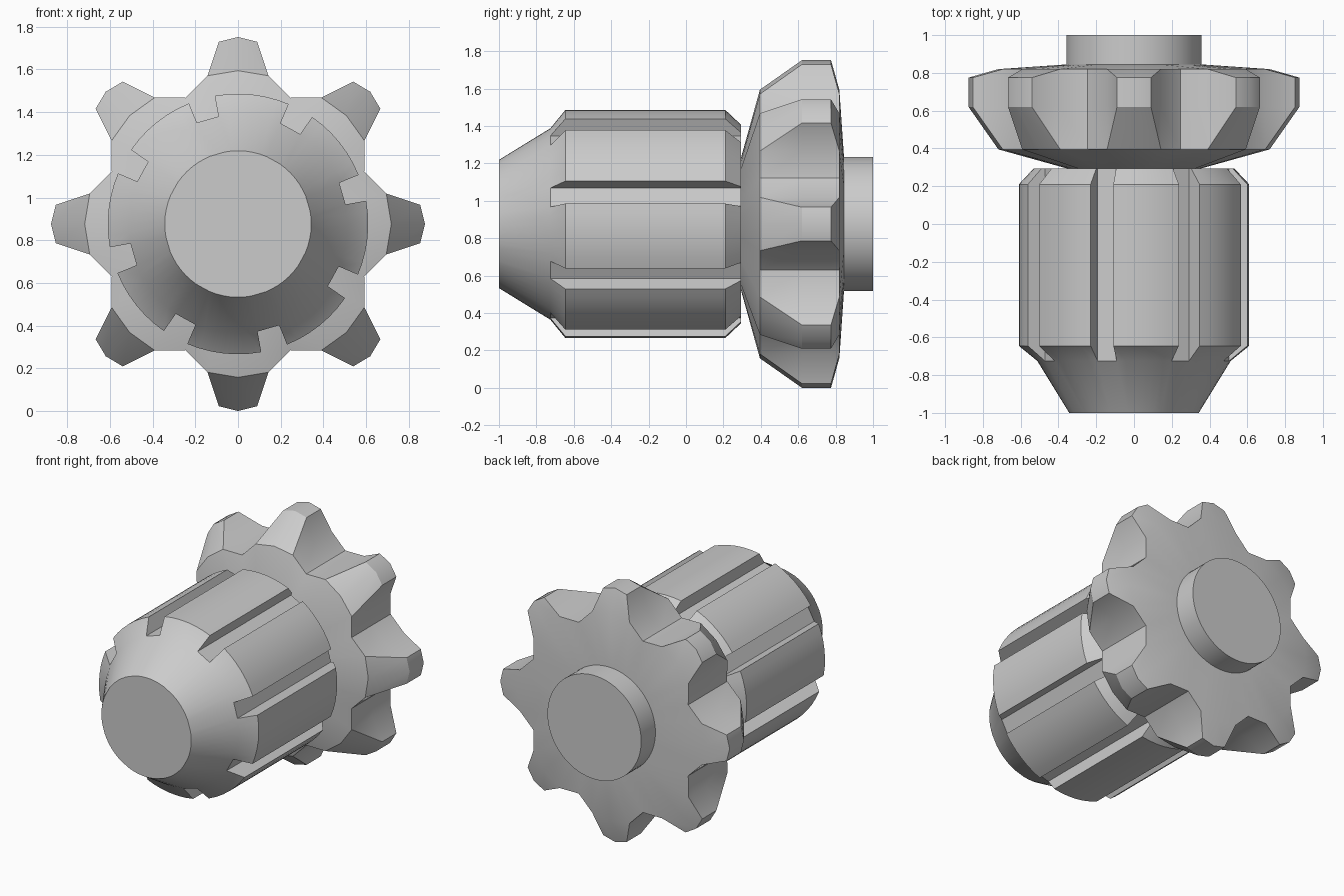
import bpy, bmesh
from math import sin, cos, radians

cube = bpy.data.objects.get("Cube")
if cube:
    bpy.data.objects.remove(cube)

AXIS_Z = 0.876
REPEATS = 8

steel = bpy.data.materials.new("grey_steel")
steel.use_nodes = True
steel.diffuse_color = (0.6, 0.6, 0.6, 1)
steel.node_tree.nodes["Principled BSDF"].inputs["Base Color"].default_value = (0.6, 0.6, 0.6, 1)


def repeat_around(pattern, start):
    """Repeat one (angle, radius) pattern around the shaft."""
    step = 360 / REPEATS
    return [(start + i * step + a, r) for i in range(REPEATS) for a, r in pattern]


def loft(name, rings):
    """Join (y, [(angle, radius)...]) rings into a capped solid along y."""
    bm = bmesh.new()
    loops = [[bm.verts.new((r * cos(radians(a)), y, AXIS_Z + r * sin(radians(a))))
              for a, r in pts] for y, pts in rings]
    for low, high in zip(loops, loops[1:]):
        n = len(low)
        for i in range(n):
            j = (i + 1) % n
            bm.faces.new((low[i], low[j], high[j], high[i]))
    bm.faces.new(loops[0])
    bm.faces.new(loops[-1])
    bmesh.ops.remove_doubles(bm, verts=bm.verts, dist=0.0005)
    bmesh.ops.recalc_face_normals(bm, faces=bm.faces)
    mesh = bpy.data.meshes.new(name)
    bm.to_mesh(mesh)
    bm.free()
    mesh.materials.append(steel)
    obj = bpy.data.objects.new(name, mesh)
    bpy.context.collection.objects.link(obj)
    bpy.ops.object.select_all(action='DESELECT')
    obj.select_set(True)
    bpy.context.view_layer.objects.active = obj
    bpy.ops.object.shade_smooth_by_angle(angle=radians(30))
    return obj


# Grooved barrel with tapered nose
FLOOR, HALF, ARC_STEPS = 0.512, 5.9, 6


def barrel_ring(outer):
    floor = min(outer, FLOOR)
    span = 360 / REPEATS - 2 * HALF
    arc = [(HALF + span * k / ARC_STEPS, outer) for k in range(ARC_STEPS + 1)]
    return repeat_around([(-HALF, floor), (HALF, floor)] + arc, 16.2)


barrel_profile = [(-1, 0.343), (-0.725, FLOOR), (-0.645, 0.61), (0.21, 0.61), (0.295, 0.53)]
loft("grooved_barrel", [(y, barrel_ring(r)) for y, r in barrel_profile])

# Gear with eight bevelled teeth
SHOULDER, VALLEY = (11.6, 0.709), (22.5, 0.64)


def gear_ring(corner, tip):
    a, r = corner
    sa, sr = SHOULDER
    return repeat_around([(-sa, sr), (-a, r), (0, tip), (a, r), (sa, sr), VALLEY], 0)


def round_ring(radius):
    return [(a, radius) for a, r in gear_ring((6, 0), 0)]


root = gear_ring(SHOULDER, 0.718)
crest = gear_ring((6, 0.858), 0.876)
loft("toothed_gear", [(0.29, round_ring(0.34)), (0.395, root), (0.62, crest),
                      (0.775, crest), (0.82, root), (0.845, round_ring(0.355))])

# Rear hub
hub = [(a * 5, 0.358) for a in range(72)]
loft("rear_hub", [(0.8, hub), (1, hub)])
